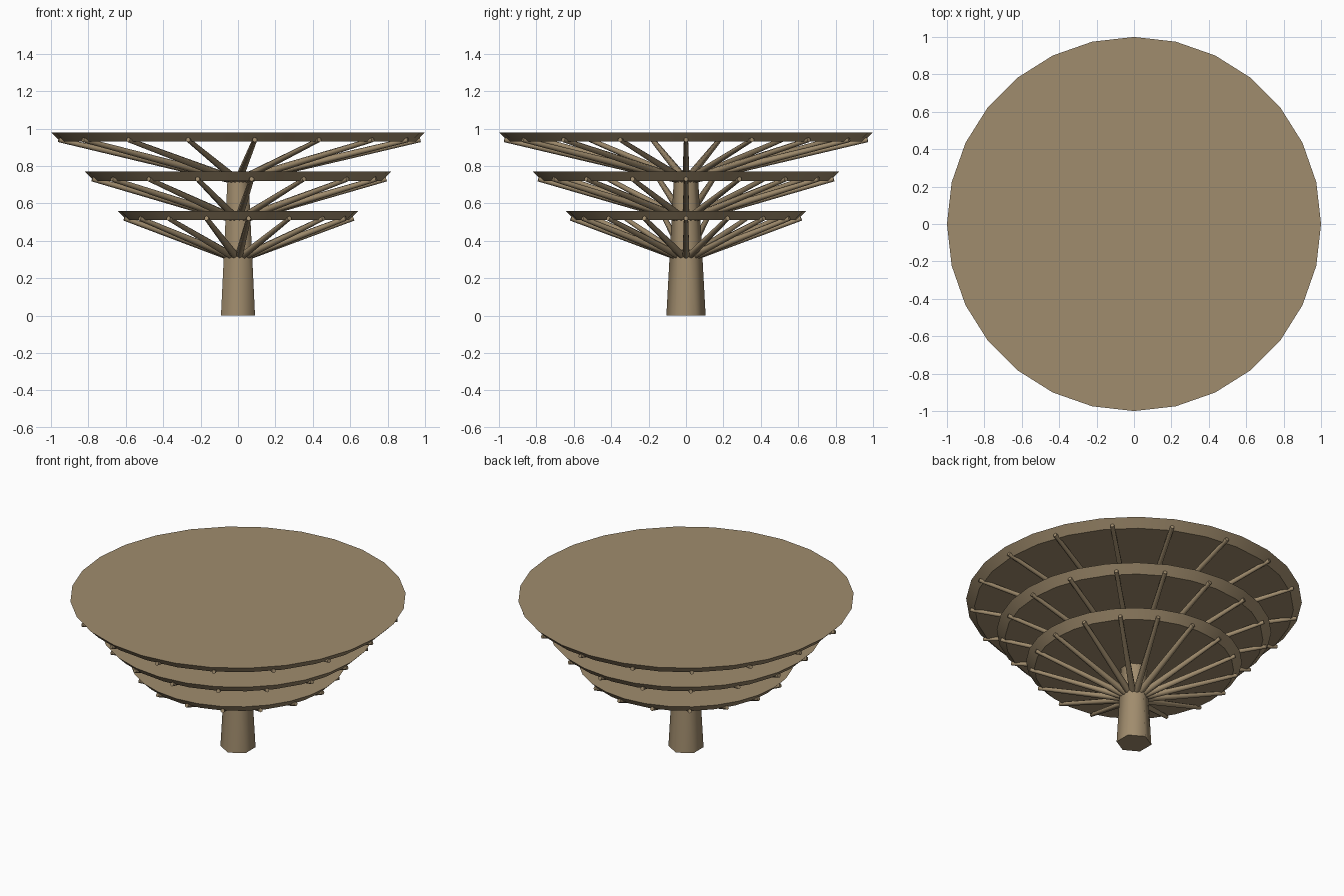
import bpy
import bmesh
import math
from mathutils import Vector, Matrix

cube = bpy.data.objects.get("Cube")
if cube:
    bpy.data.objects.remove(cube, do_unlink=True)

# One warm wood colour for everything
wood = bpy.data.materials.new("tan wood")
wood.use_nodes = True
colour = (0.352, 0.262, 0.153, 1.0)
wood.diffuse_color = colour
shader = next(n for n in wood.node_tree.nodes if n.type == 'BSDF_PRINCIPLED')
shader.inputs["Base Color"].default_value = colour


def add_frustum(bm, start, end, r_start, r_end, sides):
    """Capped tapered prism running from start to end."""
    start, end = Vector(start), Vector(end)
    axis = end - start
    turn = axis.to_track_quat('Z', 'Y').to_matrix().to_4x4() if axis.xy.length > 0 else Matrix()
    bmesh.ops.create_cone(bm, cap_ends=True, segments=sides,
                          radius1=r_start, radius2=r_end, depth=axis.length,
                          matrix=Matrix.Translation((start + end) / 2) @ turn)


def finish(bm, name, smooth_angle):
    mesh = bpy.data.meshes.new(name)
    bm.to_mesh(mesh)
    bm.free()
    obj = bpy.data.objects.new(name, mesh)
    bpy.context.collection.objects.link(obj)
    mesh.materials.append(wood)
    bpy.ops.object.select_all(action='DESELECT')
    obj.select_set(True)
    bpy.context.view_layer.objects.active = obj
    bpy.ops.object.shade_smooth_by_angle(angle=math.radians(smooth_angle))
    return obj


# Tapered hexagonal trunk
bm = bmesh.new()
add_frustum(bm, (0, 0, 0), (0, 0, 0.75), 0.105, 0.064, 6)
finish(bm, "trunk", 65)

# Three tiers: a bevelled disc held up by a ring of sloping struts
SPOKES = 17
tiers = [("lower", 0.643, 0.56), ("middle", 0.818, 0.77), ("upper", 1.0, 0.98)]
for tier, radius, top in tiers:
    bm = bmesh.new()
    add_frustum(bm, (0, 0, top - 0.05), (0, 0, top), radius - 0.05, radius, 28)
    finish(bm, tier + "_disc", 30)

    bm = bmesh.new()
    reach = radius - 0.025
    for i in range(SPOKES):
        a = math.tau * i / SPOKES
        add_frustum(bm, (0, 0, top - 0.26),
                    (reach * math.cos(a), reach * math.sin(a), top - 0.04),
                    0.022, 0.013, 6)
    finish(bm, tier + "_struts", 65)
